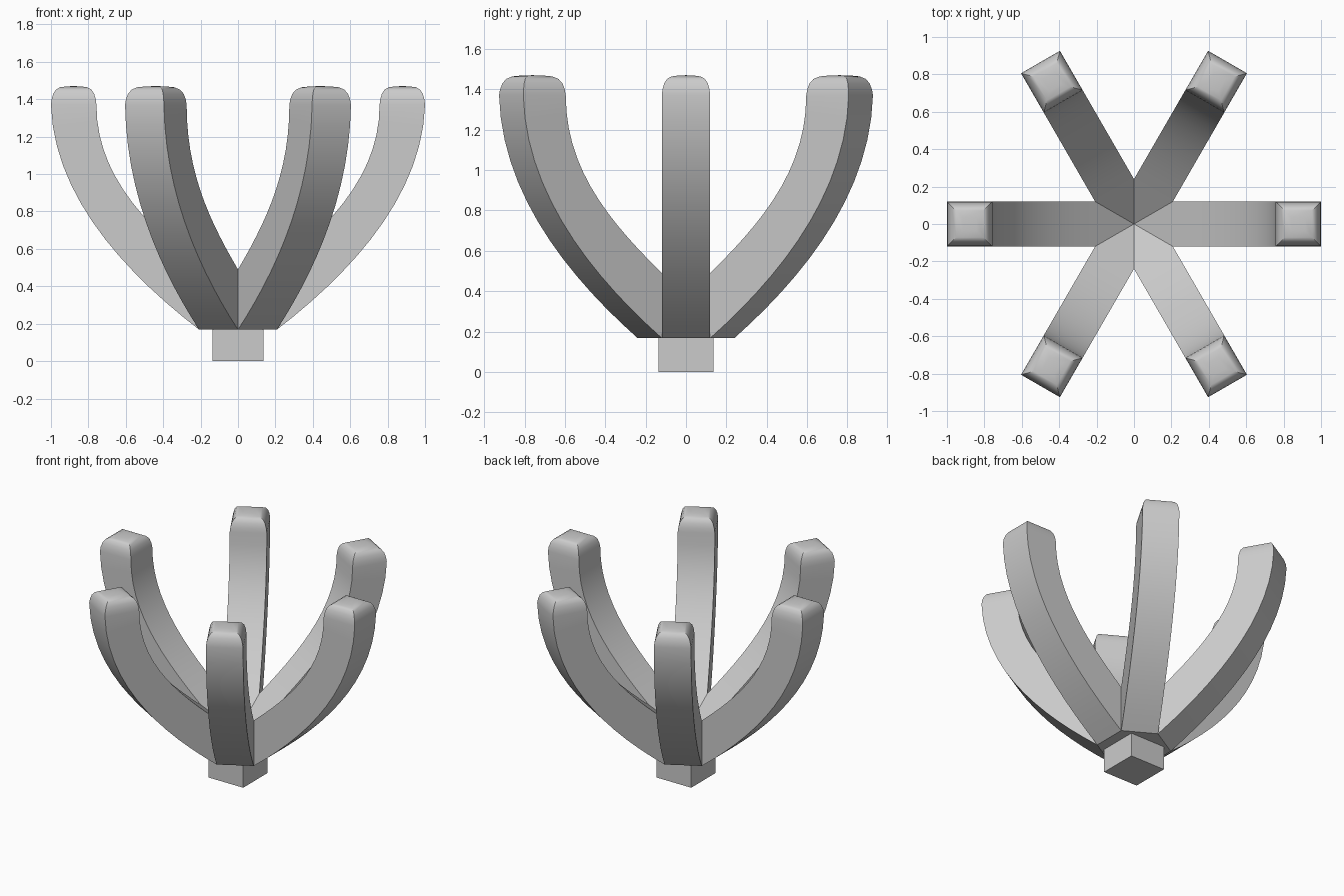
import bpy, bmesh, math
from mathutils import Matrix, Vector
from mathutils.geometry import interpolate_bezier

if "Cube" in bpy.data.objects:
    bpy.data.objects.remove(bpy.data.objects["Cube"])

W = 0.12                        # half width of an arm
R0 = W / math.tan(math.pi / 6)  # radius where neighbouring arms meet
STEPS = 14


def curve(*pts):
    return interpolate_bezier(*[Vector((r, 0, z)) for r, z in pts], STEPS)


# Side profile of one arm
outer = curve((R0, 0.168), (0.60, 0.47), (0.985, 0.88), (1.0, 1.37))
inner = curve((R0, 0.49), (0.50, 0.74), (0.757, 1.00), (0.757, 1.37))

# Domed tip: (scale, height)
tip = [(0.97, 1.40), (0.90, 1.43), (0.78, 1.452), (0.60, 1.464), (0.3, 1.469)]


def add_arm(bm, angle):
    rot = Matrix.Rotation(angle, 3, 'Z')

    def vert(x, y, z):
        return bm.verts.new(rot @ Vector((x, y, z)))

    rings = []
    for o, i in zip(outer, inner):
        rings.append([vert(o.x, -W, o.z), vert(o.x, W, o.z),
                      vert(i.x, W, i.z), vert(i.x, -W, i.z)])
    mid = (outer[-1].x + inner[-1].x) / 2
    half = outer[-1].x - mid
    for s, z in tip:
        rings.append([vert(mid + half * s * a, W * s * b, z)
                      for a, b in ((1, -1), (1, 1), (-1, 1), (-1, -1))])
    for p, q in zip(rings, rings[1:]):
        for k in range(4):
            n = (k + 1) % 4
            bm.faces.new((p[k], p[n], q[n], q[k]))
    top = vert(mid, 0, 1.47)
    for k in range(4):
        bm.faces.new((rings[-1][k], rings[-1][(k + 1) % 4], top))
    # Wedges running in to the shared centre
    a, b, c, d = rings[0]
    bm.faces.new((b, a, vert(0, 0, 0.168)))
    bm.faces.new((d, c, vert(0, 0, 0.31)))


# Six arms welded into one crown
bm = bmesh.new()
for n in range(6):
    add_arm(bm, n * math.pi / 3)
bmesh.ops.remove_doubles(bm, verts=bm.verts, dist=0.0005)
bmesh.ops.recalc_face_normals(bm, faces=bm.faces)
mesh = bpy.data.meshes.new("arms")
bm.to_mesh(mesh)
bm.free()
arms = bpy.data.objects.new("arms", mesh)
bpy.context.collection.objects.link(arms)
bpy.context.view_layer.objects.active = arms
arms.select_set(True)
bpy.ops.object.shade_smooth_by_angle(angle=math.radians(30))

# Square stem
bpy.ops.mesh.primitive_cube_add(size=1, location=(0, 0, 0.085))
stem = bpy.context.object
stem.name = "stem"
stem.scale = (0.272, 0.272, 0.17)
